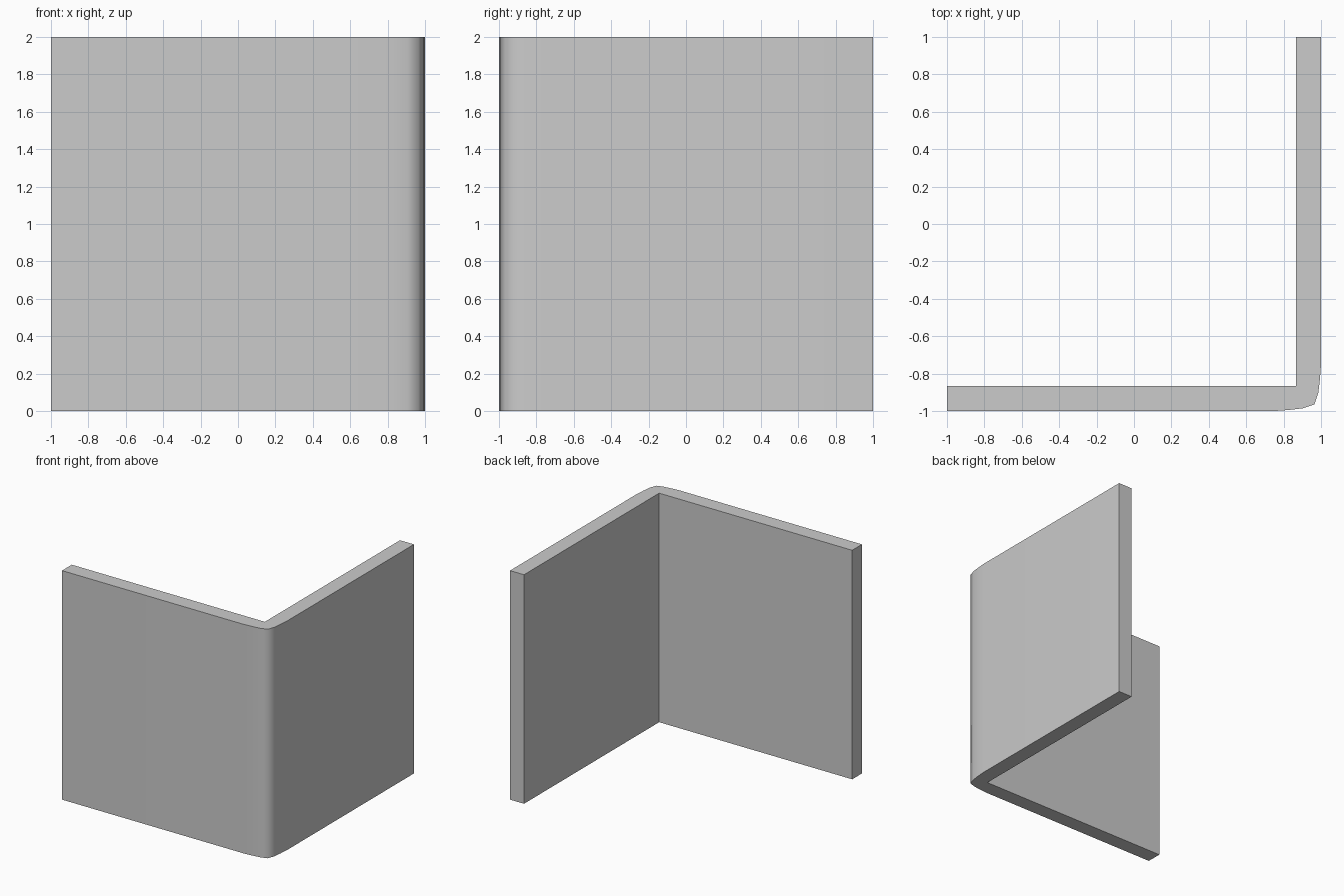
import bpy, bmesh, math

if "Cube" in bpy.data.objects:
    bpy.data.objects.remove(bpy.data.objects["Cube"])

HEIGHT = 2.0
INNER = 0.865  # inner faces of both walls

# Softened outer corner, running from the front wall to the side wall
half = [(0.75, -1.0), (0.83, -0.994), (0.905, -0.985)]
corner = half + [(0.965, -0.965)] + [(-y, -x) for x, y in reversed(half)]

# L-shaped plan, counter-clockwise
plan = [(-1, -1)] + corner + [(1, 1), (INNER, 1), (INNER, -INNER), (-1, -INNER)]

# Extrude the plan upward
bm = bmesh.new()
base = bm.faces.new([bm.verts.new((x, y, 0)) for x, y in plan])
top = bmesh.ops.extrude_face_region(bm, geom=[base], use_keep_orig=True)
bmesh.ops.translate(bm, vec=(0, 0, HEIGHT),
                    verts=[g for g in top["geom"] if isinstance(g, bmesh.types.BMVert)])
bmesh.ops.recalc_face_normals(bm, faces=bm.faces)
mesh = bpy.data.meshes.new("corner_wall")
bm.to_mesh(mesh)
bm.free()

wall = bpy.data.objects.new("corner_wall", mesh)
bpy.context.collection.objects.link(wall)

# Smooth the rounded corner, keep the other edges sharp
bpy.context.view_layer.objects.active = wall
wall.select_set(True)
bpy.ops.object.shade_smooth_by_angle(angle=math.radians(60))
